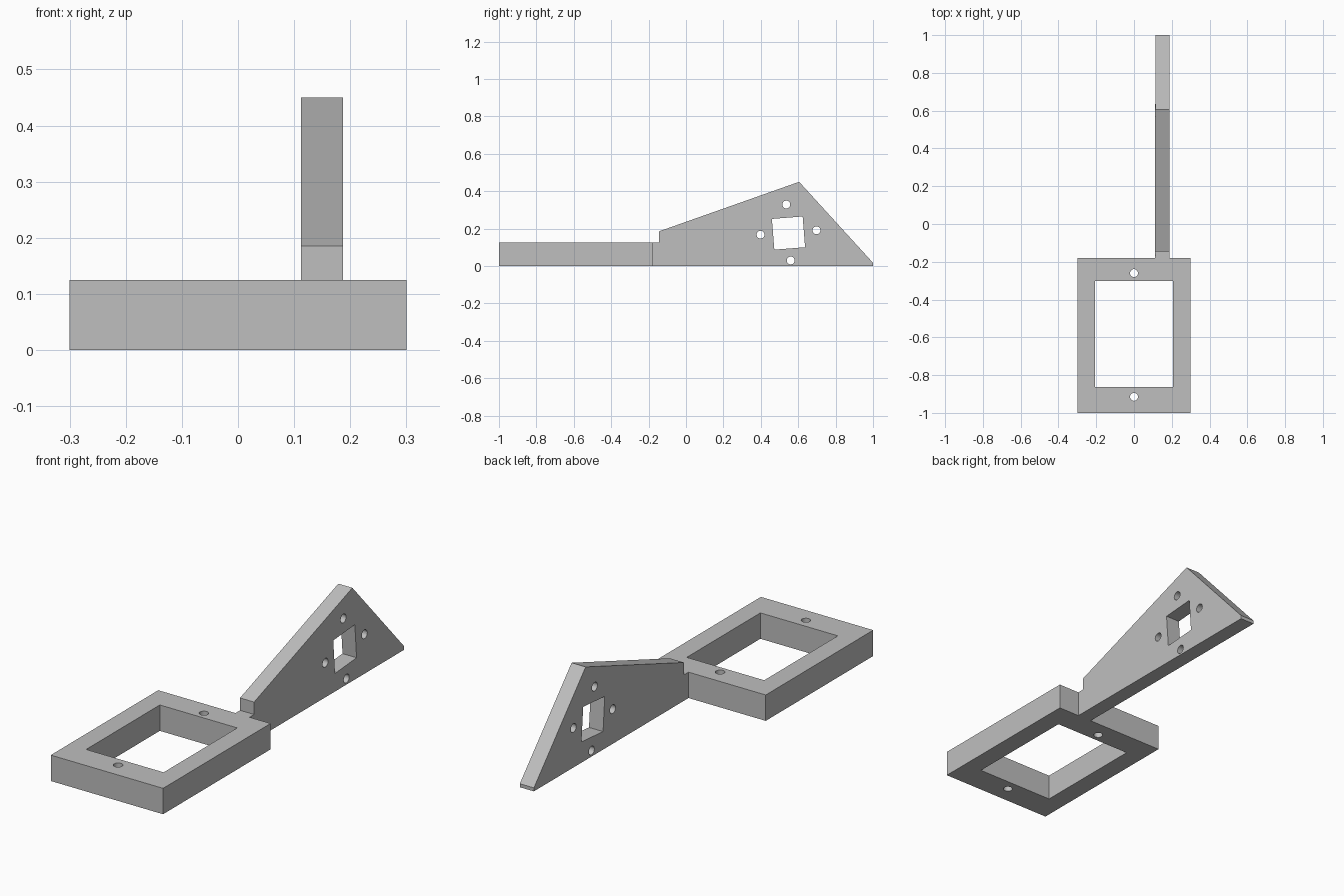
import bpy
import bmesh
from math import cos, sin, pi, radians
from mathutils import Matrix, Vector

if "Cube" in bpy.data.objects:
    bpy.data.objects.remove(bpy.data.objects["Cube"], do_unlink=True)

# Single plain grey material
grey = bpy.data.materials.new("plain_grey")
grey.use_nodes = True
colour = (0.52, 0.52, 0.52, 1)
grey.diffuse_color = colour
grey.node_tree.nodes["Principled BSDF"].inputs["Base Color"].default_value = colour


def rectangle(cx, cy, w, h, angle=0):
    turn = Matrix.Rotation(angle, 2)
    return [Vector((cx, cy)) + turn @ Vector((sx * w / 2, sy * h / 2))
            for sx, sy in ((-1, -1), (1, -1), (1, 1), (-1, 1))]


def circle(cx, cy, r=0.021, sides=32):
    return [(cx + r * cos(2 * pi * i / sides), cy + r * sin(2 * pi * i / sides))
            for i in range(sides)]


def plate(name, outlines, thickness, matrix):
    """Extrude an outline, with the further outlines as holes, into a solid."""
    curve = bpy.data.curves.new(name, "CURVE")
    curve.dimensions = "2D"
    curve.fill_mode = "BOTH"
    curve.extrude = thickness / 2
    for points in outlines:
        spline = curve.splines.new("POLY")
        spline.points.add(len(points) - 1)
        for point, (x, y) in zip(spline.points, points):
            point.co = (x, y, 0, 1)
        spline.use_cyclic_u = True
    obj = bpy.data.objects.new(name, curve)
    bpy.context.collection.objects.link(obj)
    bpy.ops.object.select_all(action="DESELECT")
    obj.select_set(True)
    bpy.context.view_layer.objects.active = obj
    bpy.ops.object.convert(target="MESH")
    obj = bpy.context.object
    # Weld the caps to the walls
    bm = bmesh.new()
    bm.from_mesh(obj.data)
    bmesh.ops.remove_doubles(bm, verts=bm.verts, dist=0.0001)
    bmesh.ops.recalc_face_normals(bm, faces=bm.faces)
    bm.to_mesh(obj.data)
    bm.free()
    obj.data.transform(matrix)
    obj.data.materials.clear()
    obj.data.materials.append(grey)
    bpy.ops.object.shade_smooth_by_angle(angle=radians(30))
    return obj


# Flat mounting frame with a window and two screw holes
height, back = 0.125, -0.18
frame = [rectangle(0, (back - 1) / 2, 0.6, 1 + back),
         rectangle(0, -0.582, 0.414, 0.562),
         circle(0, -0.26), circle(0, -0.915)]
plate("mounting_frame", frame, height, Matrix.Translation((0, 0, height / 2)))

# Upright triangular arm, with a tilted square window ringed by four holes
tilt = radians(-4.5) + pi
tilt = radians(4.5)
cy, cz, ring = 0.548, 0.179, 0.15
arm = [[(back, 0), (1, 0), (1, 0.017), (0.605, 0.45),
        (-0.145, 0.185), (-0.145, height), (back, height)],
       rectangle(cy, cz - 0.003, 0.165, 0.165, tilt)]
for i in range(4):
    a = tilt + i * pi / 2
    arm.append(circle(cy + ring * cos(a), cz + ring * sin(a)))
upright = Matrix.Translation((0.15, 0, 0)) @ Matrix.Rotation(pi / 2, 4, "Z") @ Matrix.Rotation(pi / 2, 4, "X")
plate("upright_arm", arm, 0.075, upright)
